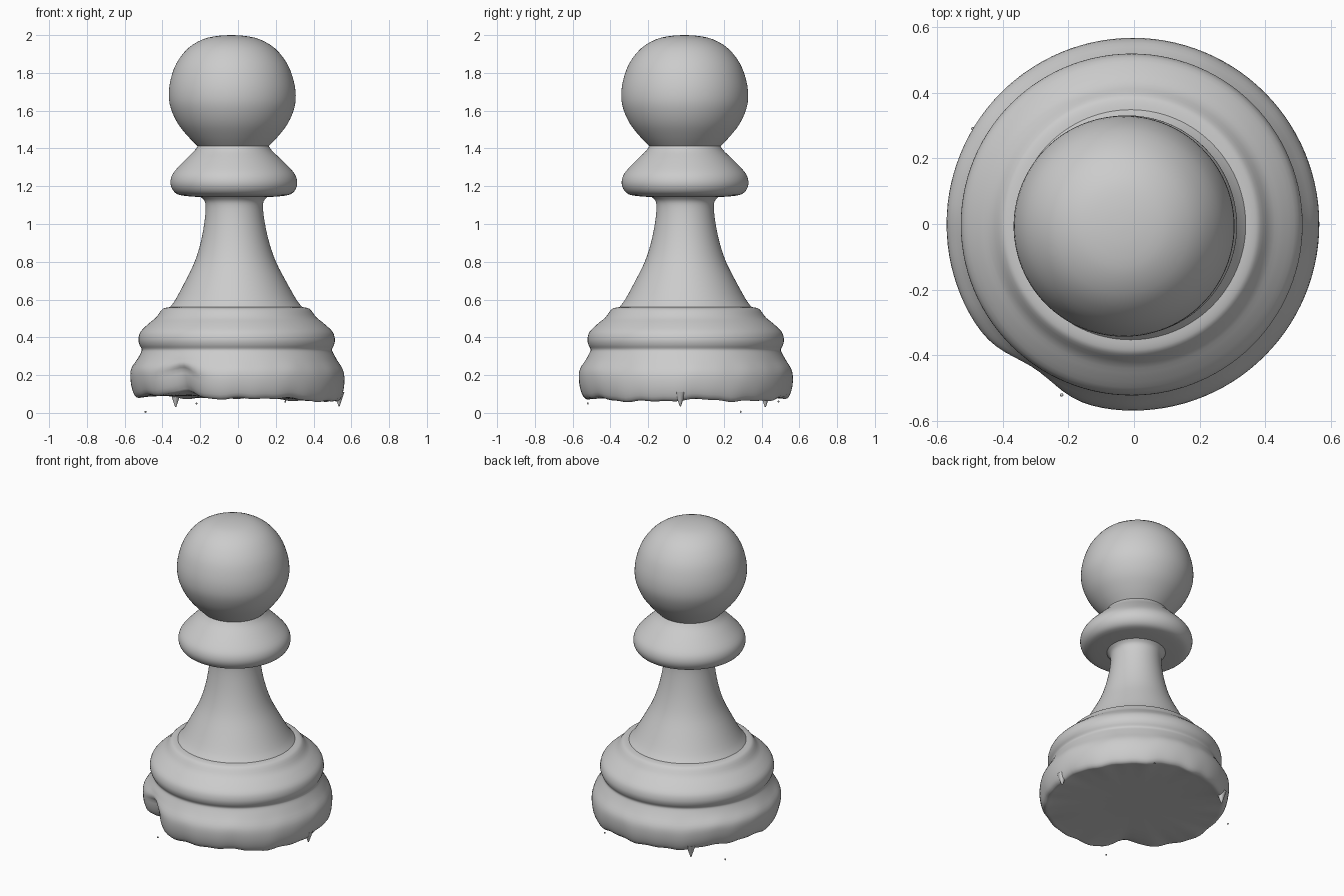
import bpy, bmesh, math
from mathutils import Vector

cube = bpy.data.objects.get("Cube")
if cube:
    bpy.data.objects.remove(cube, do_unlink=True)

SEGMENTS = 112

grey = bpy.data.materials.new("plain grey")
grey.use_nodes = True
tone = (0.6, 0.6, 0.6, 1)
grey.diffuse_color = tone
grey.node_tree.nodes["Principled BSDF"].inputs["Base Color"].default_value = tone


def smooth_profile(points, steps=3):
    """Catmull-Rom curve through (radius, height) points."""
    p = [Vector(q) for q in points]
    p = [p[0]] + p + [p[-1]]
    out = []
    for a, b, c, d in zip(p, p[1:], p[2:], p[3:]):
        for i in range(steps):
            t = i / steps
            out.append(0.5 * (2 * b + (c - a) * t + (2 * a - 5 * b + 4 * c - d) * t**2
                              + (3 * b - a - 3 * c + d) * t**3))
    return out + [p[-1]]


def finish(name, bm, angle=50):
    bmesh.ops.remove_doubles(bm, verts=bm.verts, dist=0.0001)
    bmesh.ops.recalc_face_normals(bm, faces=bm.faces)
    mesh = bpy.data.meshes.new(name)
    bm.to_mesh(mesh)
    bm.free()
    mesh.materials.append(grey)
    obj = bpy.data.objects.new(name, mesh)
    bpy.context.collection.objects.link(obj)
    bpy.ops.object.select_all(action='DESELECT')
    obj.select_set(True)
    bpy.context.view_layer.objects.active = obj
    bpy.ops.object.shade_smooth_by_angle(angle=math.radians(angle))
    return obj


def lathe(name, points, deform=None):
    """Turn a profile round an axis that leans slightly to the right."""
    bm = bmesh.new()
    rings = []
    for r, z in smooth_profile(points):
        ring = []
        for i in range(SEGMENTS):
            a = math.tau * i / SEGMENTS
            rr, zz = deform(max(r, 0), z, a) if deform else (max(r, 0), z)
            ring.append(bm.verts.new((rr * math.cos(a) - 0.018 * z,
                                      rr * math.sin(a) - 0.004 * z, zz)))
        rings.append(ring)
    for low, high in zip(rings, rings[1:]):
        for i in range(SEGMENTS):
            j = (i + 1) % SEGMENTS
            bm.faces.new((low[i], low[j], high[j], high[i]))
    bmesh.ops.dissolve_degenerate(bm, edges=bm.edges, dist=0.00001)
    return finish(name, bm)


def worn_foot(r, z, a):
    """Ragged lower rim with a dent at the front right."""
    low = min(1, max(0, (0.3 - z) / 0.12))
    rim = min(1, r / 0.54) ** 6
    dent = math.exp(-((a - math.radians(236)) / 0.2) ** 2)
    wave = 0.007 * math.sin(5 * a + 1) + 0.005 * math.sin(11 * a) + 0.003 * math.sin(23 * a)
    lift = -0.025 * r * math.cos(a) + rim * (wave + 0.035 * dent)
    return r * (1 - 0.09 * dent * low * rim), z + low * lift


# Foot with its two rounded mouldings and closed underside
lathe("base", [(0, 0.085), (0.25, 0.085), (0.48, 0.08), (0.535, 0.08), (0.558, 0.12),
               (0.567, 0.18), (0.56, 0.23), (0.53, 0.28), (0.508, 0.32), (0.504, 0.338),
               (0.515, 0.36), (0.52, 0.39), (0.508, 0.43), (0.465, 0.472), (0.425, 0.505),
               (0.395, 0.545), (0.375, 0.556), (0.35, 0.56)], worn_foot)

# Concave tapering stem
lathe("stem", [(0.35, 0.56), (0.32, 0.6), (0.265, 0.7), (0.215, 0.8), (0.182, 0.9),
               (0.161, 1.0), (0.152, 1.08), (0.156, 1.12), (0.175, 1.142)])

# Collar with a flat underside
lathe("collar", [(0.175, 1.142), (0.27, 1.15), (0.311, 1.165), (0.333, 1.2), (0.333, 1.24),
                 (0.312, 1.28), (0.255, 1.34), (0.208, 1.385), (0.188, 1.412)])

# Round head, slightly flattened on top
lathe("head", [(0.188, 1.412), (0.235, 1.46), (0.29, 1.53), (0.326, 1.61), (0.336, 1.68),
               (0.326, 1.76), (0.293, 1.85), (0.23, 1.93), (0.15, 1.978), (0.07, 1.996),
               (0, 2.0)])

# Small drips hanging from the rim
for name, x, y, tip in (("drip_left", 0.535, -0.03, 0.035), ("drip_back", -0.33, 0.42, 0.03)):
    bm = bmesh.new()
    bmesh.ops.create_cone(bm, segments=10, radius1=0.003, radius2=0.03, depth=0.11 - tip)
    bmesh.ops.translate(bm, verts=bm.verts, vec=(x, y, (0.11 + tip) / 2))
    finish(name, bm)

# Loose crumbs below the rim
for i, (x, y, z) in enumerate(((-0.49, 0.29, 0.006), (-0.22, -0.52, 0.05), (0.25, 0.49, 0.06))):
    bm = bmesh.new()
    bmesh.ops.create_icosphere(bm, subdivisions=1, radius=0.006)
    bmesh.ops.translate(bm, verts=bm.verts, vec=(x, y, z))
    finish(f"crumb_{i + 1}", bm)
